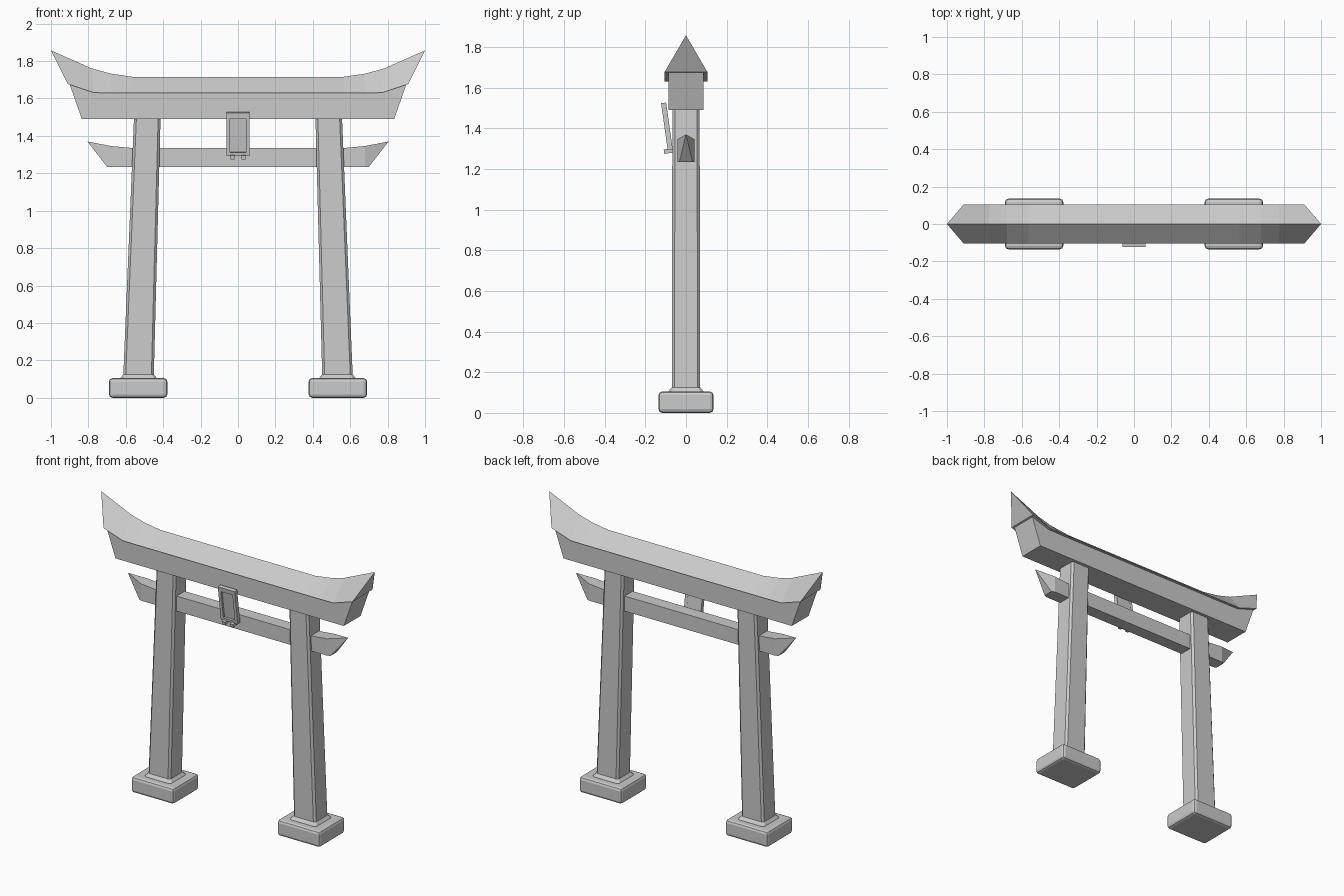
import bpy, bmesh
from math import radians
from mathutils import Matrix, Vector

if "Cube" in bpy.data.objects:
    bpy.data.objects.remove(bpy.data.objects["Cube"])


def finish(name, bm):
    bmesh.ops.remove_doubles(bm, verts=bm.verts, dist=1e-5)
    bmesh.ops.recalc_face_normals(bm, faces=bm.faces)
    mesh = bpy.data.meshes.new(name)
    bm.to_mesh(mesh)
    bm.free()
    ob = bpy.data.objects.new(name, mesh)
    bpy.context.collection.objects.link(ob)
    return ob


def loft(name, rings):
    """Skin a list of equal-length rings and cap both ends."""
    bm = bmesh.new()
    vs = [[bm.verts.new(p) for p in r] for r in rings]
    n = len(rings[0])
    for a, b in zip(vs, vs[1:]):
        for i in range(n):
            j = (i + 1) % n
            bm.faces.new((a[i], a[j], b[j], b[i]))
    bm.faces.new(vs[0])
    bm.faces.new(vs[-1])
    return finish(name, bm)


def mirrored(stations, ring):
    """Rings from the left tip to the right tip; stations run from tip inward."""
    return ([ring(-1, *s) for s in stations] +
            [ring(1, *s) for s in reversed(stations)])


def box(name, size, loc, rot=None, bevel=0, segments=2):
    bm = bmesh.new()
    bmesh.ops.create_cube(bm, size=1)
    bmesh.ops.scale(bm, vec=size, verts=bm.verts)
    if bevel:
        bmesh.ops.bevel(bm, geom=bm.edges[:], offset=bevel, segments=segments,
                        profile=0.5, affect='EDGES')
    m = Matrix.Translation(loc)
    bmesh.ops.transform(bm, matrix=m @ rot if rot else m, verts=bm.verts)
    return finish(name, bm)


# Curved ridged roof: ridge x, ridge z, eave x, eave z
loft("roof", mirrored(
    [(1.0, 1.857, 0.91, 1.677), (0.78, 1.76, 0.77, 1.631),
     (0.68, 1.733, 0.68, 1.63), (0.565, 1.716, 0.565, 1.63)],
    lambda s, rx, rz, ex, ez: [(s * rx, 0, rz), (s * ex, -0.105, ez),
                               (s * ex, 0.105, ez)]))

# Upper beam under the roof: bottom x, top x, top z
loft("upper_beam", mirrored(
    [(0.835, 0.90, 1.675), (0.77, 0.77, 1.632)],
    lambda s, bx, tx, tz: [(s * bx, -0.087, 1.49), (s * bx, 0.087, 1.49),
                           (s * tx, 0.087, tz), (s * tx, -0.087, tz)]))

# Lower tie beam with pointed tips: bottom x, bottom y, top x, top y, top z
loft("tie_beam", mirrored(
    [(0.70, 0.032, 0.805, 0.0, 1.37), (0.68, 0.042, 0.68, 0.042, 1.346),
     (0.565, 0.042, 0.565, 0.042, 1.335)],
    lambda s, bx, by, tx, ty, tz: [(s * bx, -by, 1.235), (s * bx, by, 1.235),
                                   (s * tx, ty, tz), (s * tx, -ty, tz)]))


# Leaning pillars with chamfered corners and a flared foot
def pillar_ring(s, x0, x1, y, z, c=0.013):
    cx, hx = s * (x0 + x1) / 2, (x1 - x0) / 2
    pts = [(hx, y - c), (hx - c, y), (c - hx, y), (-hx, y - c),
           (-hx, c - y), (c - hx, -y), (hx - c, -y), (hx, c - y)]
    return [(cx + px, py, z) for px, py in pts]


for s, side in ((-1, "left"), (1, "right")):
    loft(side + "_pillar", [
        pillar_ring(s, 0.43, 0.632, 0.088, 0.095),
        pillar_ring(s, 0.435, 0.627, 0.086, 0.107),
        pillar_ring(s, 0.45, 0.613, 0.07, 0.125),
        pillar_ring(s, 0.414, 0.556, 0.067, 1.50)])
    foot = box(side + "_base", (0.312, 0.27, 0.105),
               (s * 0.534, 0, 0.0525), bevel=0.018)

# Tilted framed plaque in the middle
tilt = Matrix.Rotation(radians(8), 4, 'X')
centre = Vector((0, -0.094, 1.41))


def plaque_part(name, size, x, y, z):
    box(name, size, centre + tilt @ Vector((x, y, z)), tilt)


plaque_part("plaque_panel", (0.10, 0.012, 0.22), 0, 0.006, 0)
for s, side in ((-1, "left"), (1, "right")):
    plaque_part("plaque_frame_" + side, (0.02, 0.025, 0.232), s * 0.052, 0, 0)
    # small hooks that carry the plaque
    box("plaque_hook_" + side, (0.022, 0.045, 0.022),
        (s * 0.03, -0.086, 1.288), tilt)
plaque_part("plaque_frame_top", (0.085, 0.025, 0.03), 0, 0, 0.101)
plaque_part("plaque_frame_bottom", (0.085, 0.025, 0.018), 0, 0, -0.107)
